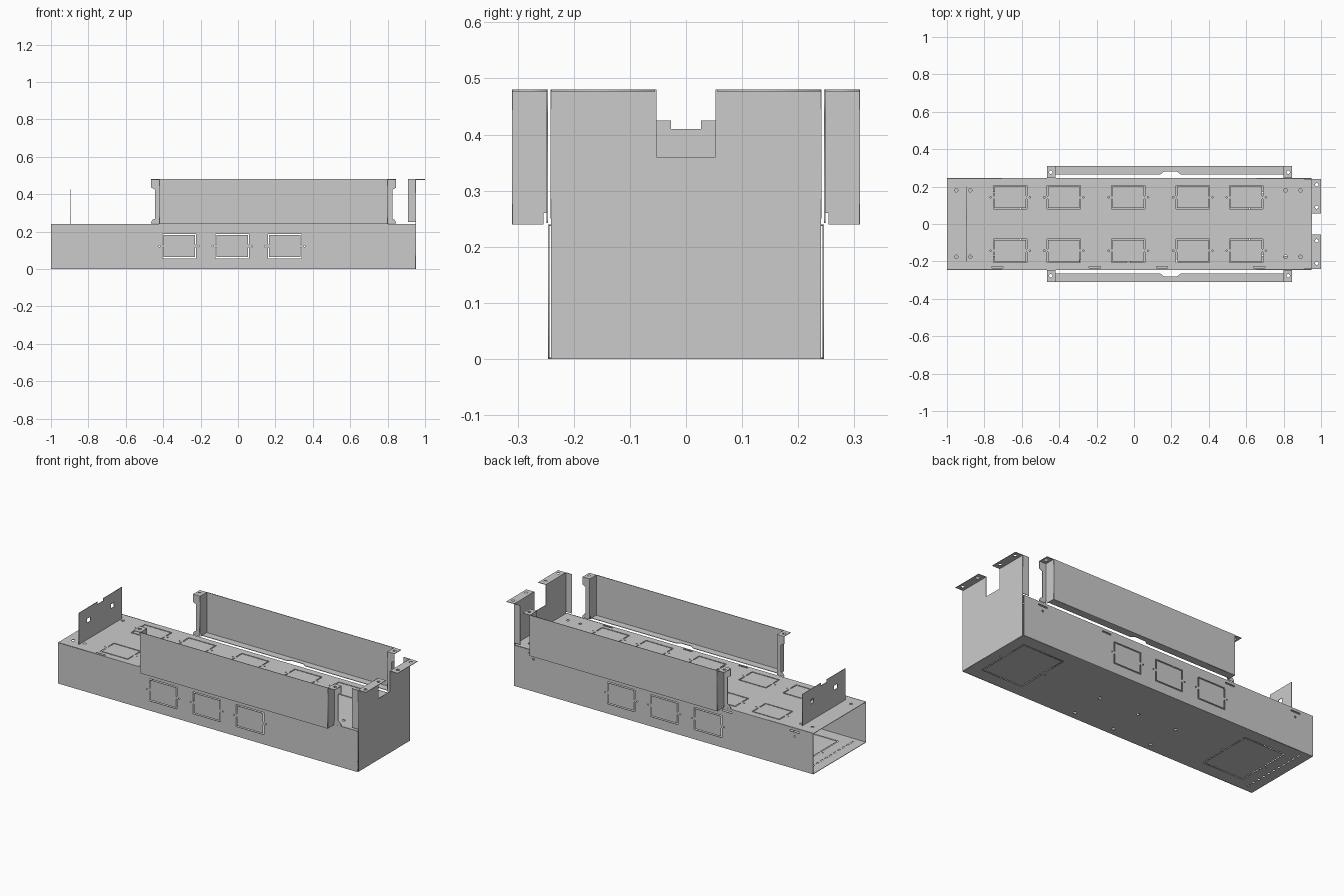
import bpy
from math import cos, sin, pi
from mathutils import Matrix

if "Cube" in bpy.data.objects:
    bpy.data.objects.remove(bpy.data.objects["Cube"])

T = 0.003  # sheet thickness
AXES = {  # plane -> 3D axes of the 2D directions and the normal
    'XY': ((1, 0, 0), (0, 1, 0), (0, 0, 1)),
    'XZ': ((1, 0, 0), (0, 0, 1), (0, -1, 0)),
    'YZ': ((0, 1, 0), (0, 0, 1), (1, 0, 0)),
}


def rect(x0, x1, y0, y1):
    return [(x0, y0), (x1, y0), (x1, y1), (x0, y1)]


def slot(x, y, w, h):
    return rect(x - w / 2, x + w / 2, y - h / 2, y + h / 2)


def circle(x, y, r=0.009, n=16):
    return [(x + r * cos(2 * pi * i / n), y + r * sin(2 * pi * i / n)) for i in range(n)]


def knockout(x, y, w=0.18, h=0.128, s=0.006, tab=0.008, dots=True):
    """Two C-shaped slots separated by small tabs, plus a pilot hole each side."""
    a, b = w / 2, h / 2
    c = [(-a, tab), (-a, b), (a, b), (a, tab), (a - s, tab), (a - s, b - s), (-a + s, b - s), (-a + s, tab)]
    out = [[(x + u, y + v * k) for u, v in c] for k in (1, -1)]
    if dots:
        out += [circle(x + k * (a + 0.015), y, 0.004, 8) for k in (1, -1)]
    return out


def sheet(name, plane, offset, outline, holes=()):
    """Flat metal sheet with cut-outs, centred on the given plane."""
    cu = bpy.data.curves.new(name, 'CURVE')
    cu.dimensions = '2D'
    cu.fill_mode = 'BOTH'
    cu.extrude = T / 2
    for loop in [outline, *holes]:
        sp = cu.splines.new('POLY')
        sp.points.add(len(loop) - 1)
        for p, (u, v) in zip(sp.points, loop):
            p.co = (u, v, 0, 1)
        sp.use_cyclic_u = True
    tmp = bpy.data.objects.new(name + "_curve", cu)
    bpy.context.collection.objects.link(tmp)
    bpy.context.view_layer.update()
    me = bpy.data.meshes.new_from_object(tmp.evaluated_get(bpy.context.evaluated_depsgraph_get()))
    bpy.data.objects.remove(tmp)
    bpy.data.curves.remove(cu)
    u, v, n = AXES[plane]
    m = Matrix((u, v, n)).transposed().to_4x4()
    m.translation = [c * offset for c in (abs(k) for k in n)]
    me.transform(m)
    me.name = name
    ob = bpy.data.objects.new(name, me)
    bpy.context.collection.objects.link(ob)
    return ob


# Trough top with ten knockouts and fixing holes
holes = []
for x in (-0.662, -0.375, -0.03, 0.315, 0.60):
    for y in (-0.143, 0.143):
        holes += knockout(x, y)
holes += [circle(x, y) for x in (-0.95, -0.875, 0.81, 0.89) for y in (-0.175, 0.18)]
holes += [slot(x, -0.232, 0.06, 0.008) for x in (-0.73, -0.21, 0.15, 0.67)]
sheet("trough_top", 'XY', 0.24 - T / 2, rect(-1, 0.948, -0.243, 0.243), holes)

# Trough bottom with two large knockouts, cable holes and a perforated row
holes = []
for x in (-0.74, 0.75):
    holes += knockout(x, 0, 0.27, 0.34)
holes += [circle(x, y, 0.01) for x in (-0.28, -0.03, 0.23) for y in (-0.2, 0)]
holes += [slot(-0.94, -0.2 + 0.04 * i, 0.008, 0.02) for i in range(11)]
sheet("trough_bottom", 'XY', T / 2, rect(-1, 0.948, -0.243, 0.243), holes)

# Trough side walls
for name, s in (("front", -1), ("back", 1)):
    holes = []
    for x in (-0.315, -0.03, 0.25):
        holes += knockout(x, 0.122, 0.18, 0.13)
    if s > 0:
        holes += [slot(x, 0.22, 0.06, 0.008) for x in (-0.88, -0.44, 0.39, 0.82)]
        holes += [circle(x, 0.19, 0.006, 10) for x in (-0.88, 0.82)]
    sheet(name + "_wall", 'XZ', s * 0.2445, rect(-1, 0.948, 0, 0.24), holes)

# Tall end plate with a notch, and its bent flanges
sheet("end_plate", 'YZ', 0.95, [(-0.241, 0), (0.241, 0), (0.241, 0.48), (0.053, 0.48),
                                (0.053, 0.36), (-0.053, 0.36), (-0.053, 0.48), (-0.241, 0.48)])
for name, s in (("front", -1), ("back", 1)):
    sheet(name + "_end_side_flange", 'XZ', s * 0.24, rect(0.91, 0.95, 0.25, 0.48))
    a, b = sorted((s * 0.055, s * 0.24))
    sheet(name + "_end_top_flange", 'XY', 0.48 - T / 2, rect(0.95, 1.0, a, b),
          [circle(0.977, s * y, 0.009) for y in (0.09, 0.21)])

# Low divider plate near the open end
sheet("divider_plate", 'YZ', -0.895, [(-0.2, 0.24), (0.2, 0.24), (0.2, 0.425), (0.027, 0.425),
                                     (0.027, 0.41), (-0.027, 0.41), (-0.027, 0.425), (-0.2, 0.425)],
      [slot(y, 0.35, 0.03, 0.025) for y in (-0.11, 0.11)])

# Side rails: face, bottom flange, returned ends and mounting ears
X0, X1 = -0.42, 0.80
for name, s in (("front", -1), ("back", 1)):
    sheet(name + "_rail_face", 'XZ', s * 0.309, rect(X0, X1, 0.24, 0.48))
    flange = [(X0, 0.309), (X0, 0.265), (0.14, 0.265), (0.16, 0.28), (0.23, 0.28),
              (0.25, 0.265), (X1, 0.265), (X1, 0.309)]
    sheet(name + "_rail_bottom", 'XY', 0.24 + T / 2, [(x, s * y) for x, y in flange])
    end = [(0.309, 0.24), (0.309, 0.48), (0.246, 0.48), (0.246, 0.26), (0.254, 0.26), (0.254, 0.24)]
    ear = [(0, 0.48), (0.045, 0.48), (0.045, 0.435), (0.025, 0.425), (0.025, 0.268),
           (0.036, 0.264), (0.045, 0.25), (0.045, 0.242), (0, 0.242)]
    for side, x, d in (("left", X0, -1), ("right", X1, 1)):
        n = f"{name}_rail_{side}"
        sheet(n + "_end", 'YZ', x, [(s * y, z) for y, z in end])
        sheet(n + "_ear", 'XZ', s * 0.2475, [(x + d * u, z) for u, z in ear])
        a, b = sorted((x, x + d * 0.045))
        c, e = sorted((s * 0.246, s * 0.309))
        sheet(n + "_top_tab", 'XY', 0.48 - T / 2, rect(a, b, c, e),
              [circle(x + d * 0.025, s * 0.277, 0.009)])
